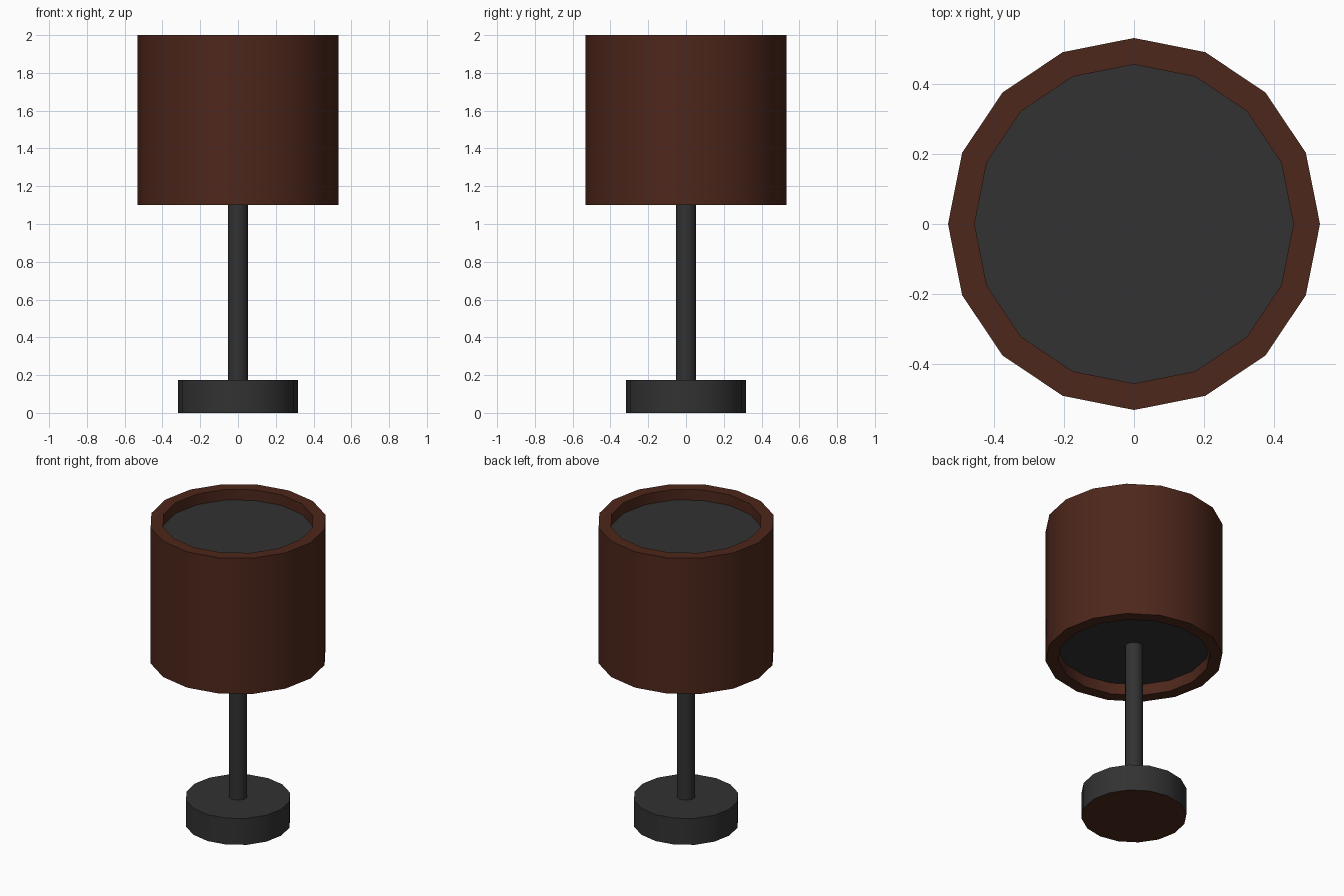
import bpy, bmesh, math

if "Cube" in bpy.data.objects:
    bpy.data.objects.remove(bpy.data.objects["Cube"])

SIDES = 16


def material(name, rgb):
    mat = bpy.data.materials.new(name)
    mat.diffuse_color = (*rgb, 1.0)
    mat.use_nodes = True
    mat.node_tree.nodes["Principled BSDF"].inputs["Base Color"].default_value = mat.diffuse_color
    return mat


BROWN = material("brown", (0.075, 0.020, 0.011))
DARK = material("dark_grey", (0.032, 0.032, 0.032))


def lathe(name, profile, slots, cap_start=None, cap_end=None):
    """Revolve (radius, z) points; slots gives the material per band (0 brown, 1 dark)."""
    bm = bmesh.new()
    rings = []
    for r, z in profile:
        rings.append([bm.verts.new((r * math.cos(2 * math.pi * i / SIDES),
                                    r * math.sin(2 * math.pi * i / SIDES), z))
                      for i in range(SIDES)])
    for a, b, slot in zip(rings, rings[1:], slots):
        for i in range(SIDES):
            j = (i + 1) % SIDES
            bm.faces.new((a[i], a[j], b[j], b[i])).material_index = slot
    if cap_start is not None:
        bm.faces.new(rings[0][::-1]).material_index = cap_start
    if cap_end is not None:
        bm.faces.new(rings[-1]).material_index = cap_end
    bmesh.ops.recalc_face_normals(bm, faces=bm.faces)
    mesh = bpy.data.meshes.new(name)
    bm.to_mesh(mesh)
    bm.free()
    mesh.materials.append(BROWN)
    mesh.materials.append(DARK)
    obj = bpy.data.objects.new(name, mesh)
    bpy.context.collection.objects.link(obj)
    bpy.ops.object.select_all(action='DESELECT')
    obj.select_set(True)
    bpy.context.view_layer.objects.active = obj
    bpy.ops.object.shade_smooth_by_angle(angle=math.radians(30))
    return obj


# Round foot with a brown pad underneath
lathe("base", [(0.317, 0), (0.317, 0.175)], [1], cap_start=0, cap_end=1)

# Stem from the foot up to the shade's lower disc
lathe("stem", [(0.054, 0.17), (0.054, 1.18)], [1], cap_start=1, cap_end=1)

# Drum shade: thick rim, with a recessed dark disc at each end
lathe("shade",
      [(0.457, 1.175), (0.457, 1.10), (0.533, 1.10),
       (0.533, 2.0), (0.457, 2.0), (0.457, 1.93)],
      [0, 0, 0, 0, 0], cap_start=1, cap_end=1)
